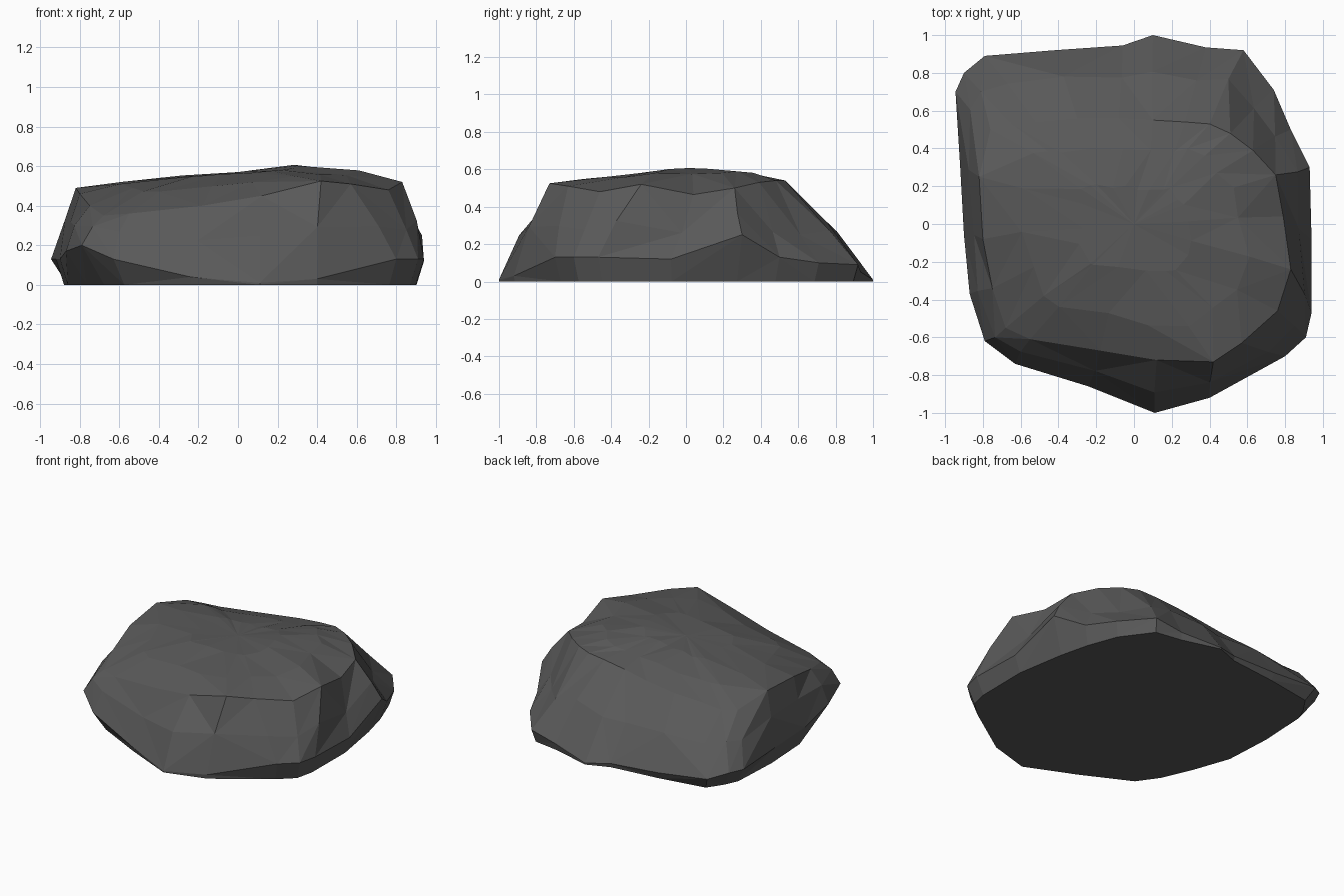
import bpy, bmesh, random
from mathutils import Vector

if "Cube" in bpy.data.objects:
    bpy.data.objects.remove(bpy.data.objects["Cube"])

random.seed(4)

# Each spoke: widest point (x, y, z) and top shoulder point (x, y, z), counter-clockwise
SPOKES = [
    (0.11, -1.00, .01, 0.12, -0.72, .45), (0.40, -0.92, .03, 0.42, -0.73, .525),
    (0.80, -0.70, .13, 0.57, -0.63, .51), (0.91, -0.60, .13, 0.76, -0.46, .48),
    (0.94, -0.47, .13, 0.83, -0.24, .52), (0.94, -0.08, .12, 0.79, 0.04, .465),
    (0.93, 0.30, .25, 0.75, 0.26, .50), (0.83, 0.50, .13, 0.63, 0.39, .53),
    (0.74, 0.71, .10, 0.51, 0.48, .54), (0.58, 0.92, .09, 0.40, 0.53, .54),
    (0.38, 0.935, .05, 0.27, 0.54, .53), (0.10, 1.00, .01, 0.10, 0.55, .51),
    (-0.06, 0.945, .03, -0.08, 0.56, .48), (-0.42, 0.92, .05, -0.30, 0.56, .45),
    (-0.79, 0.89, .09, -0.52, 0.54, .43), (-0.90, 0.80, .13, -0.66, 0.54, .42),
    (-0.945, 0.70, .13, -0.76, 0.50, .43), (-0.92, 0.30, .13, -0.82, 0.25, .49),
    (-0.90, -0.06, .13, -0.80, -0.08, .46), (-0.87, -0.37, .17, -0.75, -0.34, .40),
    (-0.79, -0.62, .20, -0.68, -0.55, .35), (-0.63, -0.74, .13, -0.55, -0.61, .36),
    (-0.24, -0.86, .04, -0.18, -0.67, .40),
]


def top_height(x, y):
    """Gently domed top, higher on the right."""
    return 0.57 + 0.045 * x - 0.06 * y * y


def jitter(p, amount, vertical):
    r = random.uniform
    return p + Vector((r(-amount, amount), r(-amount, amount), r(-vertical, vertical)))


# Rings from the flat base up the sides and across the top
rings = [[] for _ in range(6)]
for x, y, z, sx, sy, sz in SPOKES:
    wide, shoulder = Vector((x, y, z)), Vector((sx, sy, sz))
    # the left corners are undercut more than the rest
    undercut = 0.8 if x < 0 and abs(y) > 0.35 else 0.4
    inset = 1 - undercut * max(z - 0.02, 0)
    rings[0].append(Vector((x * inset, y * inset, 0)))
    rings[1].append(wide)
    # the front and back bulge, the right is flatter, the back right is hollow
    rise = 0.55
    if x > 0.5:
        rise = 0.38 if y > 0.4 else 0.46
    side = wide.lerp(shoulder, 0.42)
    side.z = z + (sz - z) * rise
    rings[2].append(jitter(side, 0.012, 0.02))
    rings[3].append(shoulder)
    for ring, s, blend in ((4, 0.72, 0.35), (5, 0.36, 0.05)):
        p = Vector((sx * s, sy * s, 0))
        p.z = top_height(p.x, p.y) * (1 - blend) + sz * blend
        rings[ring].append(jitter(p, 0.02, 0.006))

# Skin the rings with triangles, mixing the diagonals for a faceted look
bm = bmesh.new()
vrings = [[bm.verts.new(p) for p in ring] for ring in rings]
n = len(SPOKES)
for lower, upper in zip(vrings, vrings[1:]):
    for i in range(n):
        j = (i + 1) % n
        a, b, c, d = lower[i], lower[j], upper[j], upper[i]
        if random.random() < 0.5:
            bm.faces.new((a, b, c))
            bm.faces.new((a, c, d))
        else:
            bm.faces.new((a, b, d))
            bm.faces.new((b, c, d))
bm.faces.new(reversed(vrings[0]))
peak = bm.verts.new((0, 0, top_height(0, 0)))
for i in range(n):
    bm.faces.new((vrings[-1][i], vrings[-1][(i + 1) % n], peak))

# Raised crest on the right of the top
crest = Vector((0.40, 0.05, 0))
for v in vrings[4] + vrings[5]:
    d = (Vector((v.co.x, v.co.y, 0)) - crest).length
    v.co.z += 0.045 * max(0, 1 - d / 0.4)
bmesh.ops.recalc_face_normals(bm, faces=bm.faces)

mesh = bpy.data.meshes.new("rock")
bm.to_mesh(mesh)
bm.free()
rock = bpy.data.objects.new("rock", mesh)
bpy.context.collection.objects.link(rock)

# Dark grey stone
stone = bpy.data.materials.new("dark_stone")
stone.diffuse_color = (0.10, 0.10, 0.10, 1)
stone.use_nodes = True
stone.node_tree.nodes["Principled BSDF"].inputs["Base Color"].default_value = stone.diffuse_color
mesh.materials.append(stone)
